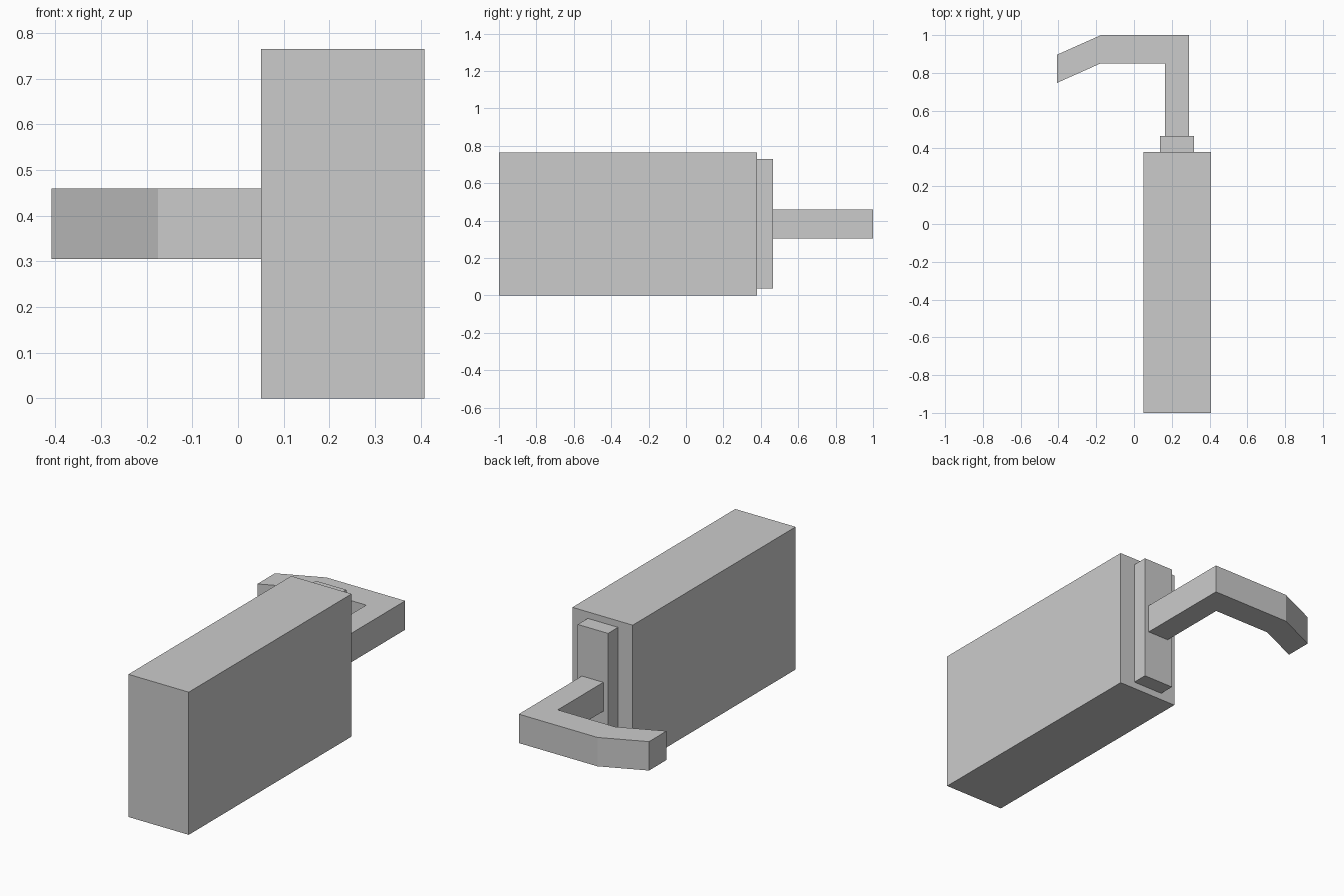
import bpy
import bmesh

cube = bpy.data.objects.get("Cube")
if cube:
    bpy.data.objects.remove(cube, do_unlink=True)

# Single plain grey
grey = bpy.data.materials.new("plain grey")
grey.use_nodes = True
colour = (0.6, 0.6, 0.6, 1)
grey.diffuse_color = colour
grey.node_tree.nodes["Principled BSDF"].inputs["Base Color"].default_value = colour


def extrude_outline(name, outline, bottom, top):
    """Raise a flat xy outline into a solid between two heights."""
    bm = bmesh.new()
    base = bm.faces.new([bm.verts.new((x, y, bottom)) for x, y in outline])
    raised = bmesh.ops.extrude_face_region(bm, geom=[base], use_keep_orig=True)
    verts = [v for v in raised["geom"] if isinstance(v, bmesh.types.BMVert)]
    bmesh.ops.translate(bm, verts=verts, vec=(0, 0, top - bottom))
    bmesh.ops.recalc_face_normals(bm, faces=bm.faces)
    mesh = bpy.data.meshes.new(name)
    bm.to_mesh(mesh)
    bm.free()
    mesh.materials.append(grey)
    obj = bpy.data.objects.new(name, mesh)
    bpy.context.collection.objects.link(obj)
    return obj


def box(name, x0, x1, y0, y1, z0, z1):
    return extrude_outline(name, [(x0, y0), (x1, y0), (x1, y1), (x0, y1)], z0, z1)


# Main slab and the narrow mounting plate on its back
box("main_block", 0.05, 0.408, -1, 0.38, 0, 0.765)
box("mounting_plate", 0.137, 0.317, 0.38, 0.465, 0.037, 0.73)

# Lever handle: stem, bend and angled tip in one outline
handle = [(0.165, 0.465), (0.292, 0.465), (0.292, 1), (-0.175, 1),
          (-0.408, 0.896), (-0.408, 0.747), (-0.175, 0.851), (0.165, 0.851)]
extrude_outline("lever_handle", handle, 0.305, 0.46)
